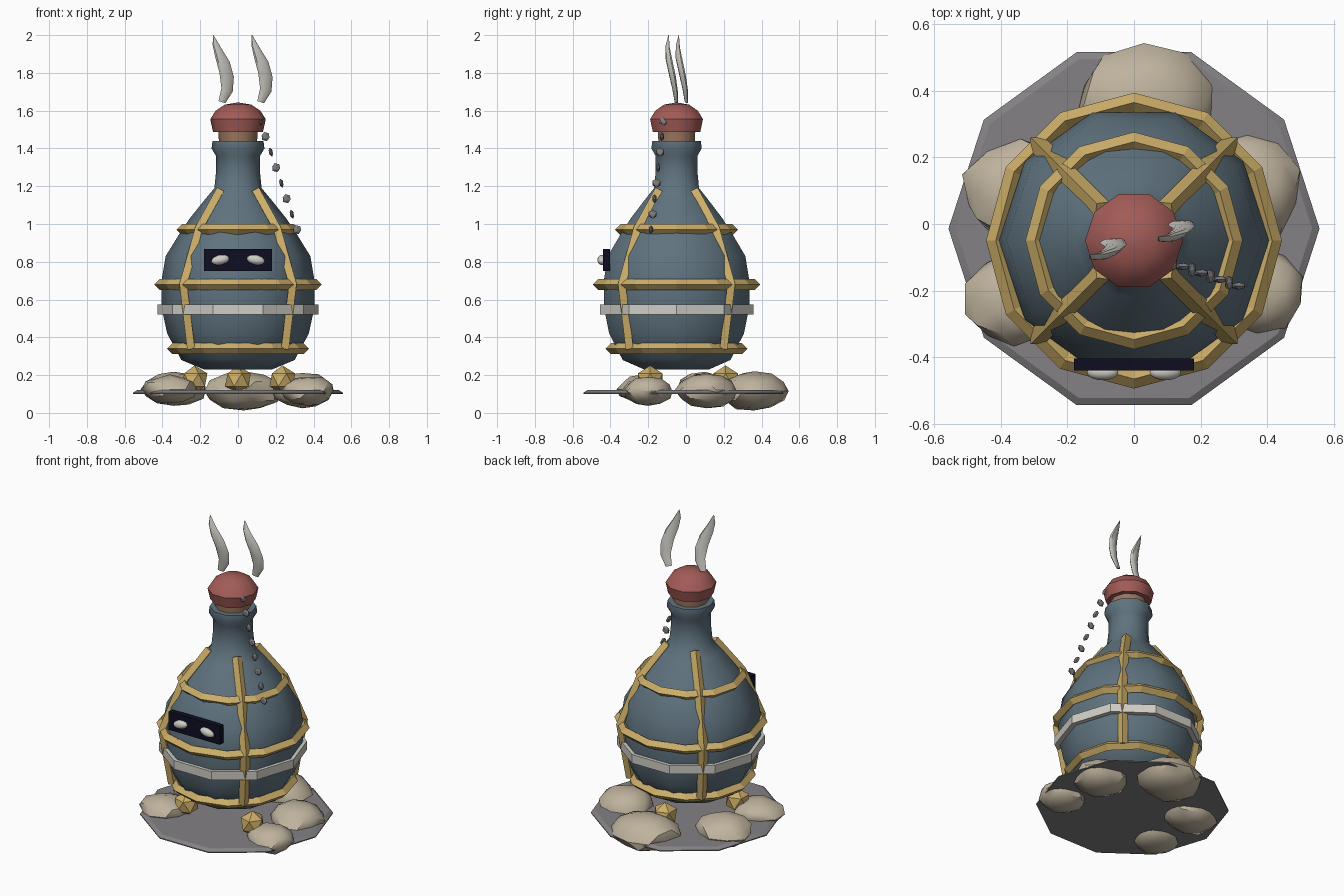
import bpy, bmesh, math, random
from mathutils import Vector, Matrix

if "Cube" in bpy.data.objects:
    bpy.data.objects.remove(bpy.data.objects["Cube"])

random.seed(4)
CY = -0.05  # bottle axis offset in y


def mat(name, rgb):
    m = bpy.data.materials.new(name)
    m.diffuse_color = (*rgb, 1)
    m.use_nodes = True
    m.node_tree.nodes["Principled BSDF"].inputs["Base Color"].default_value = m.diffuse_color
    return m


GLASS = mat("slate blue", (0.115, 0.17, 0.21))
GOLD = mat("gold", (0.60, 0.42, 0.14))
RED = mat("dull red", (0.36, 0.105, 0.095))
CORK = mat("cork brown", (0.32, 0.18, 0.11))
STONE = mat("beige stone", (0.52, 0.45, 0.34))
PALE = mat("pale grey", (0.63, 0.61, 0.56))
GREY = mat("slab grey", (0.23, 0.22, 0.23))
CHAIN = mat("chain grey", (0.20, 0.195, 0.205))
NAVY = mat("navy black", (0.004, 0.004, 0.016))


def finish(name, bm, material, smooth=None):
    bmesh.ops.recalc_face_normals(bm, faces=bm.faces[:])
    me = bpy.data.meshes.new(name)
    bm.to_mesh(me)
    bm.free()
    me.materials.append(material)
    ob = bpy.data.objects.new(name, me)
    bpy.context.collection.objects.link(ob)
    if smooth:
        bpy.ops.object.select_all(action='DESELECT')
        ob.select_set(True)
        bpy.context.view_layer.objects.active = ob
        bpy.ops.object.shade_smooth_by_angle(angle=math.radians(smooth))
    return ob


def loft(name, rings, material, smooth=None, closed=False):
    """Skin a list of rings of points; cap the ends unless closed."""
    bm = bmesh.new()
    vs = [[bm.verts.new(p) for p in r] for r in rings]
    n = len(vs[0])
    pairs = list(zip(vs, vs[1:])) + ([(vs[-1], vs[0])] if closed else [])
    for a, b in pairs:
        for i in range(n):
            j = (i + 1) % n
            bm.faces.new((a[i], a[j], b[j], b[i]))
    if not closed:
        bm.faces.new(vs[0])
        bm.faces.new(vs[-1])
    return finish(name, bm, material, smooth)


def lathe(name, profile, n, material, smooth=None, cy=CY, closed=False):
    rings = [[(r * math.cos(math.tau * i / n), cy + r * math.sin(math.tau * i / n), z)
              for i in range(n)] for r, z in profile]
    return loft(name, rings, material, smooth, closed)


def blob(name, loc, size, material, sub=2, jitter=0.0, rot=(0, 0, 0), smooth=None):
    bm = bmesh.new()
    bmesh.ops.create_icosphere(bm, subdivisions=sub, radius=1)
    for v in bm.verts:
        v.co *= 1 + random.uniform(-jitter, jitter)
        v.co = Vector(c * s for c, s in zip(v.co, size))
    R = Matrix.Rotation(rot[2], 3, 'Z') @ Matrix.Rotation(rot[1], 3, 'Y') @ Matrix.Rotation(rot[0], 3, 'X')
    bmesh.ops.transform(bm, matrix=Matrix.Translation(loc) @ R.to_4x4(), verts=bm.verts)
    return finish(name, bm, material, smooth)


# bottle, stripe, cork and wax cap
lathe("bottle", [(0.18, 0.23), (0.30, 0.28), (0.375, 0.42), (0.405, 0.56), (0.405, 0.70),
                 (0.383, 0.83), (0.315, 0.94), (0.255, 1.03), (0.175, 1.13), (0.125, 1.19),
                 (0.116, 1.28), (0.116, 1.36), (0.14, 1.40), (0.135, 1.44)], 10, GLASS, 50)
lathe("stripe", [(0.39, 0.52), (0.427, 0.52), (0.427, 0.575), (0.39, 0.575)], 10, PALE, closed=True)
lathe("cork", [(0.10, 1.42), (0.105, 1.50)], 10, CORK, 50)
lathe("cap", [(0.132, 1.487), (0.147, 1.555), (0.118, 1.60), (0.07, 1.632), (0.01, 1.642)], 10, RED, 40)

# cage hoops with diamond section
for k, (R, z) in enumerate([(0.347, 0.34), (0.415, 0.68), (0.297, 0.97)]):
    t = 0.029
    lathe(f"hoop_{k}", [(R + t, z), (R, z + t), (R - t, z), (R, z - t)], 12, GOLD, closed=True)

# cage ribs on the diagonals
path = [Vector(p) for p in [(0.135, 1.175), (0.295, 0.97), (0.41, 0.68), (0.352, 0.34)]]
for k in range(4):
    a = math.radians(45 + 90 * k)
    out, side = Vector((math.cos(a), math.sin(a), 0)), Vector((-math.sin(a), math.cos(a), 0))
    rings = []
    for i, p in enumerate(path):
        d = (path[min(i + 1, 3)] - path[max(i - 1, 0)]).normalized()
        nrm = out * -d.y + Vector((0, 0, d.x))
        c = out * p.x + Vector((0, CY, p.y))
        rings.append([c + nrm * 0.029, c + side * 0.029, c - nrm * 0.029, c - side * 0.029])
    loft(f"rib_{k}", rings, GOLD)

# dark face plate and eyes
bm = bmesh.new()
bmesh.ops.create_cube(bm, size=1, matrix=Matrix.Translation((0, -0.422, 0.81)) @ Matrix.Diagonal((0.36, 0.037, 0.116, 1)))
finish("face_plate", bm, NAVY)
for s in (-1, 1):
    blob(f"eye_{s}", (s * 0.094, -0.445, 0.81), (0.048, 0.024, 0.026), PALE, 3, rot=(0, s * 0.2, 0), smooth=40)

# curved wisps above the cap: x, y, z, half width
wisp = [(-0.085, -0.052, 1.645, 0.018), (-0.058, -0.058, 1.71, 0.030), (-0.060, -0.073, 1.79, 0.038),
        (-0.082, -0.090, 1.87, 0.038), (-0.112, -0.097, 1.94, 0.022), (-0.131, -0.092, 2.0, 0.002)]
for name, dx, dy in (("left_wisp", 0, 0), ("right_wisp", 0.205, 0.054)):
    loft(name, [[(x + dx + w * math.cos(math.tau * i / 8),
                  y + dy + 0.4 * w * math.sin(math.tau * i / 8) + 0.3 * w * math.cos(math.tau * i / 8),
                  z - 0.3 * w * math.cos(math.tau * i / 8)) for i in range(8)]
                for x, y, z, w in wisp], PALE, 40)

# hanging chain of alternating flat links
for i in range(8):
    t = i / 7
    loc = (0.118 + 0.195 * t, -0.118 - 0.068 * t, 1.545 - 0.575 * t)
    size = (0.025, 0.012, 0.025) if i % 2 else (0.012, 0.025, 0.025)
    blob(f"chain_link_{i}", loc, size, CHAIN, 1, rot=(0, -0.3, 0))

# ground slab
lathe("slab", [(0.557, 0.10), (0.557, 0.106), (0.535, 0.12)], 10, GREY, 20, cy=-0.014)

# rocks around the slab
rocks = [((0.03, 0.36, 0.115), (0.205, 0.18, 0.105)),
         ((-0.34, 0.10, 0.125), (0.175, 0.15, 0.09)),
         ((-0.36, -0.225, 0.125), (0.145, 0.14, 0.075)),
         ((0.34, 0.11, 0.12), (0.16, 0.165, 0.095)),
         ((0.37, -0.20, 0.115), (0.14, 0.13, 0.08))]
for k, (loc, size) in enumerate(rocks):
    blob(f"rock_{k}", loc, size, STONE, 2, 0.07, smooth=35)

# gold nuggets under the bottle
for k, (x, y) in enumerate([(-0.23, -0.19), (0.235, -0.19), (0.0, 0.21)]):
    blob(f"nugget_{k}", (x, y, 0.175), (0.076, 0.076, 0.076), GOLD, 1)
